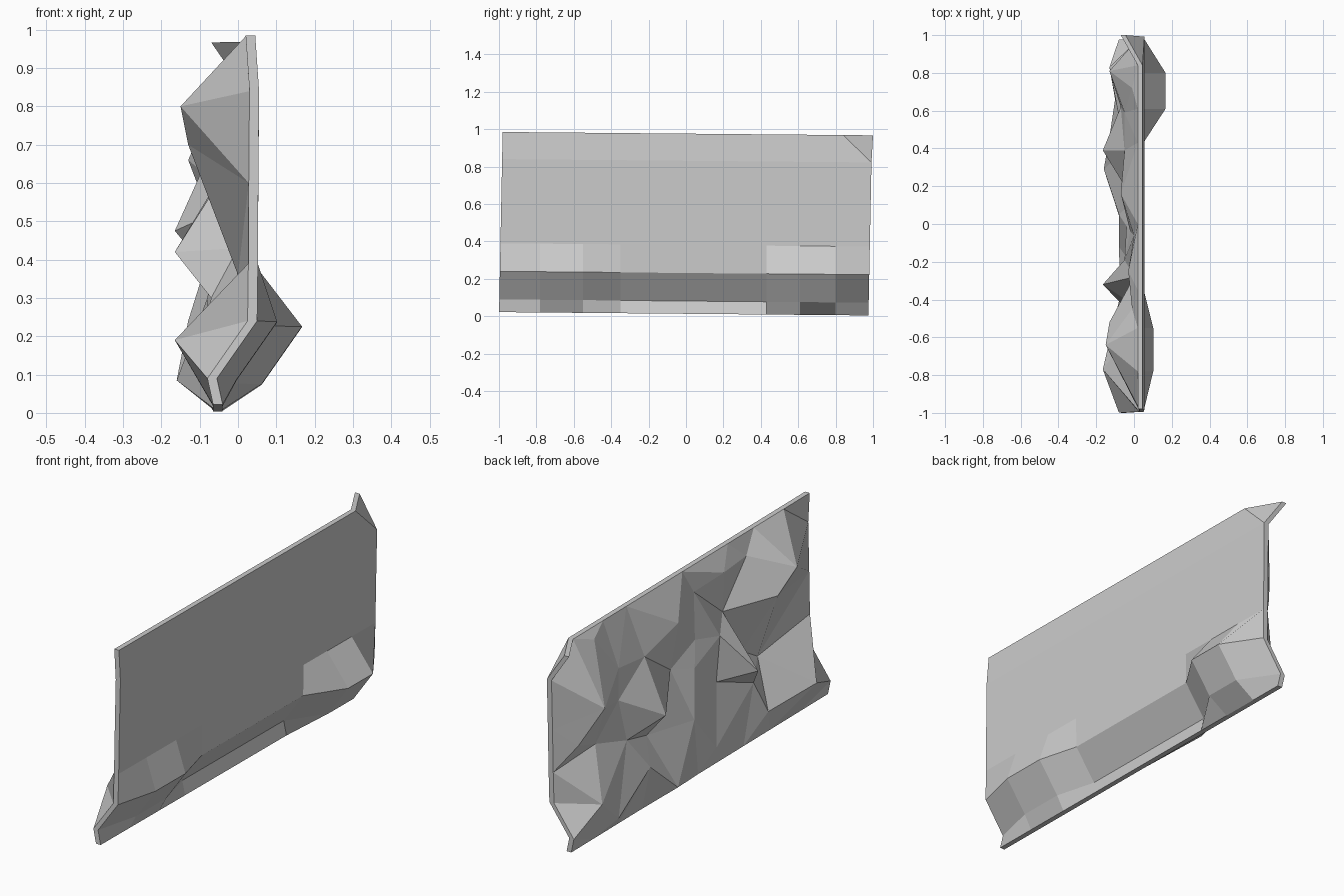
import bpy, bmesh
from mathutils import Vector
from mathutils.geometry import delaunay_2d_cdt

cube = bpy.data.objects.get("Cube")
if cube:
    bpy.data.objects.remove(cube, do_unlink=True)

# One grey stone material
stone = bpy.data.materials.new("grey stone")
stone.use_nodes = True
stone.diffuse_color = (0.6, 0.6, 0.6, 1)
stone.node_tree.nodes["Principled BSDF"].inputs["Base Color"].default_value = (0.6, 0.6, 0.6, 1)

THICK = 0.025
COLUMNS = [-1, -0.78, -0.55, -0.35, 0, 0.43, 0.61, 0.8, 0.975]
# Cross-section of the smooth side, bottom to top: x, z
PROFILE = [(-0.04, 0.022), (-0.055, 0.09), (0.05, 0.24), (0.052, 0.39),
           (0.053, 0.6), (0.055, 0.84), (0.045, 0.985)]
# Two swellings low on the smooth side: columns covered, depth
SWELLINGS = [((1, 2), 0.052), ((6, 7), 0.117)]

# Ridges and hollows of the craggy side: x, y, z
CRAGS = [
    (-0.15, -0.64, 0.80), (-0.01, -0.45, 0.89), (-0.03, -0.25, 0.89),
    (0, -0.06, 0.86), (-0.13, -0.52, 0.70), (0, -0.28, 0.68),
    (-0.05, -0.19, 0.61), (-0.02, -0.04, 0.64), (-0.04, -0.01, 0.52),
    (-0.165, -0.32, 0.42), (0, -0.43, 0.43), (0, -0.55, 0.36),
    (-0.07, -0.42, 0.30), (-0.165, -0.77, 0.19), (-0.1, -0.49, 0.14),
    (-0.03, -0.19, 0.38), (-0.165, 0.39, 0.475), (-0.06, 0.39, 0.35),
    (-0.05, 0.59, 0.75), (-0.05, 0.39, 0.73), (-0.07, 0.62, 0.61),
    (-0.07, 0.16, 0.81), (-0.01, 0.72, 0.93), (-0.13, 0.81, 0.66),
    (-0.05, 0.77, 0.45), (-0.05, 0.9, 0.49), (-0.08, 0.57, 0.40),
    (-0.13, 0.46, 0.24), (-0.13, 0.83, 0.2), (-0.16, 0.29, 0.085),
    (-0.1, 0.66, 0.06), (-0.08, -0.12, 0.1), (-0.08, 0.05, 0.3),
    (0, 0.12, 0.55),
]

bm = bmesh.new()
last, top = len(COLUMNS) - 1, len(PROFILE) - 1


def panel_point(i, j):
    """Point on the smooth side at column i and profile row j."""
    x, z = PROFILE[j]
    y = COLUMNS[i] + 0.02 * z * (i in (0, last))
    if j in (1, 2):
        x += sum(depth for cols, depth in SWELLINGS if i in cols)
    if j == top and i == last - 1:
        y = 0.84
    if j == top and i == last:          # corner folded over
        x, y = -0.045, 1.0
    return Vector((x, y, z - 0.009 * (y + 1)))


# Smooth side
grid = [[bm.verts.new(panel_point(i, j)) for j in range(top + 1)] for i in range(last + 1)]
for i in range(last):
    for j in range(top):
        a, b, c, d = grid[i][j], grid[i + 1][j], grid[i + 1][j + 1], grid[i][j + 1]
        if i == last - 1 and j == top - 1:
            bm.faces.new((a, b, d))
            bm.faces.new((b, c, d))
        else:
            bm.faces.new((a, b, c, d))

# Thin rim around the slab
border = ([grid[i][0] for i in range(last)] + [grid[last][j] for j in range(top)]
          + [grid[i][top] for i in range(last, 0, -1)] + [grid[0][j] for j in range(top, 0, -1)])
rim = [bm.verts.new(v.co - Vector((THICK, 0, 0))) for v in border]
n = len(rim)
for k in range(n):
    m = (k + 1) % n
    bm.faces.new((border[k], rim[k], rim[m], border[m]))

# Craggy side, faceted between the rim and the crags
rock = rim + [bm.verts.new(p) for p in CRAGS]
flat = [v.co.yz for v in rock]
edges = [(k, (k + 1) % n) for k in range(n)]
result = delaunay_2d_cdt(flat, edges, [list(range(n))], 1, 1e-5)
tris, origin = result[2], result[3]
for tri in tris:
    bm.faces.new([rock[origin[k][0]] for k in tri])

bmesh.ops.recalc_face_normals(bm, faces=bm.faces)
mesh = bpy.data.meshes.new("rock_wall")
bm.to_mesh(mesh)
bm.free()
mesh.materials.append(stone)
wall = bpy.data.objects.new("rock_wall", mesh)
bpy.context.collection.objects.link(wall)
